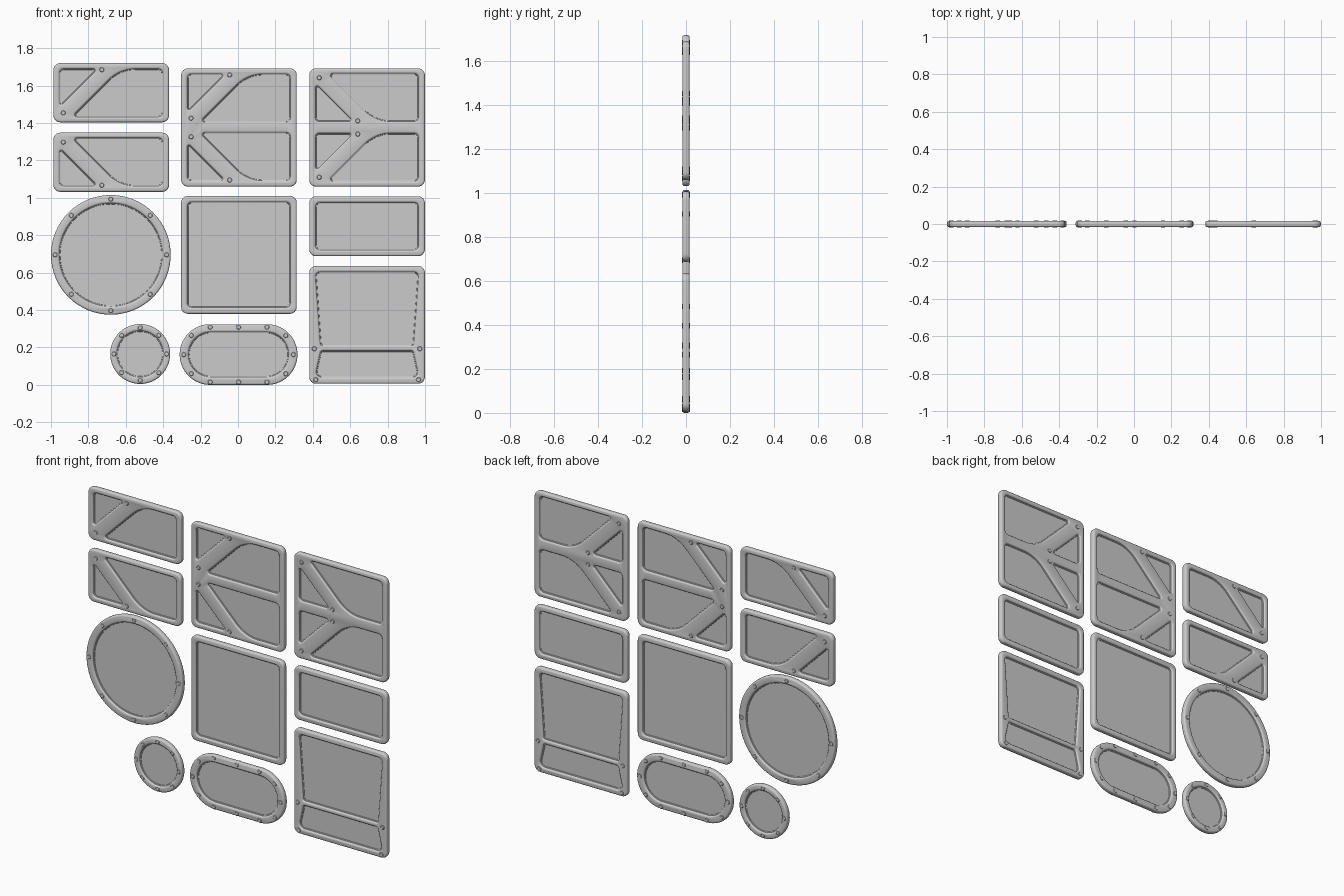
import bpy, bmesh
from math import sin, cos, pi, tan
from mathutils import Vector, Matrix

if "Cube" in bpy.data.objects:
    bpy.data.objects.remove(bpy.data.objects["Cube"])

HALF = 0.0165   # half thickness of a frame
BEV = 0.010     # rounding of frame edges


def rounded(pts, radii, n=8):
    """Closed polygon with a fillet on every corner."""
    if not isinstance(radii, (list, tuple)):
        radii = [radii] * len(pts)
    out = []
    for i, r in enumerate(radii):
        p = Vector(pts[i])
        a = (Vector(pts[i - 1]) - p).normalized()
        b = (Vector(pts[(i + 1) % len(pts)]) - p).normalized()
        half = a.angle(b) / 2
        mid = (a + b).normalized()
        c = p + mid * (r / sin(half))
        s = p + a * (r / tan(half)) - c
        e = p + b * (r / tan(half)) - c
        ang = s.angle_signed(e)      # clockwise positive
        for k in range(n + 1):
            t = -ang * k / n
            q = c + Vector((s.x * cos(t) - s.y * sin(t), s.x * sin(t) + s.y * cos(t)))
            if not out or (q - out[-1]).length > 1e-4:
                out.append(q)
    if (out[0] - out[-1]).length < 1e-4:
        out.pop()
    return out


def rect(x0, y0, x1, y1, r, n=8):
    return rounded([(x0, y0), (x1, y0), (x1, y1), (x0, y1)], r, n)


def place(ob, x, z):
    ob.matrix_world = Matrix.Translation((x, 0, z)) @ Matrix.Rotation(pi / 2, 4, 'X')


def curve_part(name, loops, x, z, fill=True, extrude=0.0, bevel=0.0, offset=0.0):
    cu = bpy.data.curves.new(name, 'CURVE')
    cu.dimensions = '2D' if fill else '3D'
    cu.fill_mode = 'BOTH' if fill else 'FULL'
    cu.extrude, cu.bevel_depth, cu.offset = extrude, bevel, offset
    cu.bevel_resolution = 2
    for lp in loops:
        sp = cu.splines.new('POLY')
        sp.points.add(len(lp) - 1)
        for pt, q in zip(sp.points, lp):
            pt.co = (q[0], q[1], 0, 1)
        sp.use_cyclic_u = True
    ob = bpy.data.objects.new(name, cu)
    bpy.context.collection.objects.link(ob)
    place(ob, x, z)
    bpy.ops.object.select_all(action='DESELECT')
    ob.select_set(True)
    bpy.context.view_layer.objects.active = ob
    bpy.ops.object.convert(target='MESH')
    ob = bpy.context.view_layer.objects.active
    bm = bmesh.new()
    bm.from_mesh(ob.data)
    bmesh.ops.remove_doubles(bm, verts=bm.verts, dist=1e-5)
    bmesh.ops.recalc_face_normals(bm, faces=bm.faces)
    bm.to_mesh(ob.data)
    bm.free()
    bpy.ops.object.shade_smooth_by_angle(angle=0.6)
    return ob


def bolt_heads(name, spots, x, z):
    bm = bmesh.new()
    for u, v in spots:
        for s in (1, -1):
            m = Matrix.Translation((u, v, s * (HALF + 0.0005)))
            if s < 0:
                m = m @ Matrix.Rotation(pi, 4, 'X')
            bmesh.ops.create_cone(bm, cap_ends=True, segments=16, radius1=0.014,
                                  radius2=0.010, depth=0.004, matrix=m)
    me = bpy.data.meshes.new(name)
    bm.to_mesh(me)
    bm.free()
    ob = bpy.data.objects.new(name, me)
    bpy.context.collection.objects.link(ob)
    place(ob, x, z)


def window(name, x, z, outer, holes, bolts=()):
    curve_part(name + "_frame", [outer] + holes, x, z, True, HALF - BEV, BEV, -BEV)
    curve_part(name + "_gasket", holes, x, z, False, 0, 0.006)
    curve_part(name + "_glass", holes, x, z, True, 0.002)
    if bolts:
        bolt_heads(name + "_bolts", bolts, x, z)


W, H = 0.618, 0.316   # half-height panel
B = 0.033             # border width


def braced(flip, v0=0.0):
    """Two openings split by a diagonal brace, plus its two bolts."""
    f = (lambda p: (p[0], v0 + (H - p[1] if flip else p[1])))
    t = H - 0.031
    tri = [(B, t), (B, B + 0.048), (t - 0.048, t)]
    big = [(0.028 + 0.07, 0.028), (W - B, 0.028), (W - B, t), (t + 0.07, t)]
    holes = [rounded([f(p) for p in tri], [0.022, 0.010, 0.010]),
             rounded([f(p) for p in big], [0.012, 0.025, 0.025, 0.20], 10)]
    return holes, [f((0.053, 0.050)), f((0.259, 0.281))]


# Braced windows: two single panels and two double panels
for name, x, z, flips in (("upper_braced_window", -0.987, 1.404, [False]),
                          ("lower_braced_window", -0.987, 1.032, [True]),
                          ("middle_double_window", -0.304, 1.06, [True, False]),
                          ("right_double_window", 0.381, 1.06, [False, True])):
    holes, bolts = [], []
    for i, fl in enumerate(flips):
        h, b = braced(fl, i * H)
        holes += h
        bolts += b
    window(name, x, z, rect(0, 0, W, H * len(flips), 0.036), holes, bolts)

# Plain square and half-height windows
for name, x, z, h in (("square_window", -0.304, 0.38, 0.63),
                      ("half_window", 0.381, 0.688, 0.32)):
    window(name, x, z, rect(0, 0, W, h, 0.036), [rect(B, B, W - B, h - B, 0.025)])

# Door-style window with tapered upper and lower panes
window("tapered_window", 0.381, 0.006, rect(0, 0, W, 0.63, 0.036),
       [rounded([(0.060, 0.203), (W - 0.060, 0.203), (W - 0.032, 0.597), (0.032, 0.597)],
                [0.012, 0.012, 0.025, 0.025]),
        rounded([(0.030, 0.034), (W - 0.030, 0.034), (W - 0.062, 0.176), (0.062, 0.176)],
                [0.03, 0.03, 0.015, 0.015])],
       [(0.027, 0.187), (W - 0.027, 0.187), (0.034, 0.022), (W - 0.034, 0.022)])

# Round portholes
for name, x, z, ro, ri, rb in (("large_porthole", -0.68, 0.695, 0.32, 0.276, 0.298),
                               ("small_porthole", -0.523, 0.165, 0.16, 0.124, 0.141)):
    window(name, x, z, rect(-ro, -ro, ro, ro, ro, 16), [rect(-ri, -ri, ri, ri, ri, 16)],
           [(rb * cos(k * pi / 4), rb * sin(k * pi / 4)) for k in range(8)])

# Oval porthole
bolts = [(0.293 * s, 0) for s in (1, -1)]
for s in (1, -1):
    bolts += [(u, s * 0.147) for u in (-0.152, 0, 0.152)]
    bolts += [(u * 0.253, s * 0.102) for u in (1, -1)]
window("oval_porthole", 0.003, 0.162, rect(-0.315, -0.162, 0.315, 0.162, 0.162, 14),
       [rect(-0.268, -0.120, 0.268, 0.120, 0.120, 14)], bolts)
